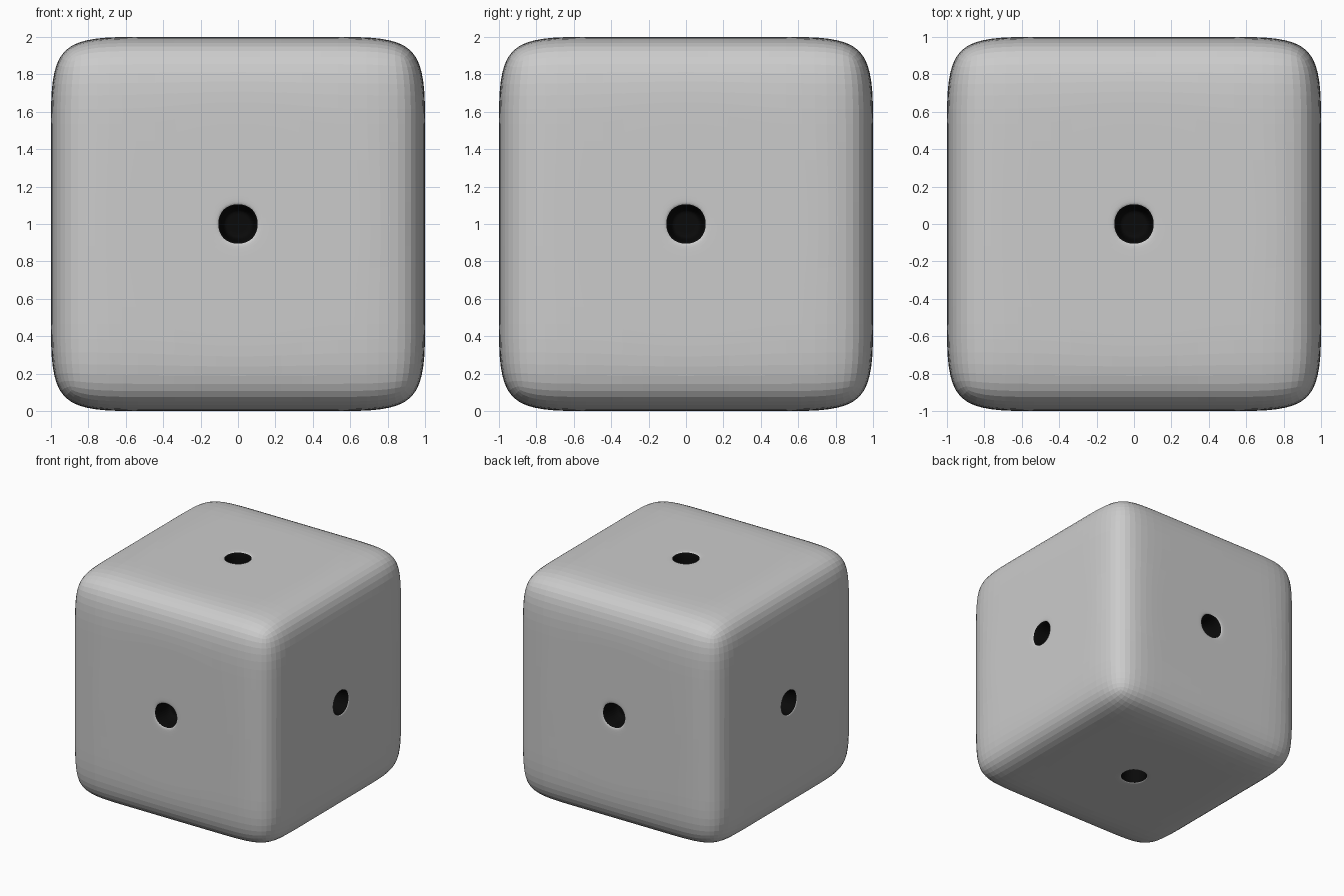
import bpy, bmesh

if "Cube" in bpy.data.objects:
    bpy.data.objects.remove(bpy.data.objects["Cube"])

SUPPORT = 0.55   # position of the loops that hold the rounded edges

# control cage: cube with a 3 x 3 grid on each side
bm = bmesh.new()
bmesh.ops.create_cube(bm, size=2.0)
bmesh.ops.subdivide_edges(bm, edges=bm.edges[:], cuts=2, use_grid_fill=True)
for v in bm.verts:
    for i in range(3):
        if abs(v.co[i]) < 0.9:
            v.co[i] = SUPPORT if v.co[i] > 0 else -SUPPORT

# a small dark pit in the middle of every side
bm.normal_update()
middles = [f for f in bm.faces if max(abs(c) for c in f.calc_center_median()) > 0.99
           and f.calc_center_median().length < 1.01]


def inset(thickness, depth=0.0, dark=False):
    ring = bmesh.ops.inset_individual(bm, faces=middles, thickness=thickness,
                                      depth=depth, use_even_offset=True)["faces"]
    if dark:
        for f in list(ring) + middles:
            f.material_index = 1
    bm.normal_update()


inset(SUPPORT - 0.15)
inset(0.04)
inset(0.01, -0.04, True)
inset(0.01, -0.12, True)
inset(0.04, 0.0, True)

for v in bm.verts:
    v.co.z += 1.0
mesh = bpy.data.meshes.new("rounded_cube")
bm.to_mesh(mesh)
bm.free()

# materials: plain body, black pits
body = bpy.data.materials.new("body_grey")
black = bpy.data.materials.new("pit_black")
black.diffuse_color = (0.003, 0.003, 0.003, 1)
black.use_nodes = True
black.node_tree.nodes["Principled BSDF"].inputs["Base Color"].default_value = black.diffuse_color
mesh.materials.append(body)
mesh.materials.append(black)

# rounded body
cube = bpy.data.objects.new("rounded_cube", mesh)
bpy.context.collection.objects.link(cube)
sub = cube.modifiers.new("rounding", 'SUBSURF')
sub.levels = sub.render_levels = 3
